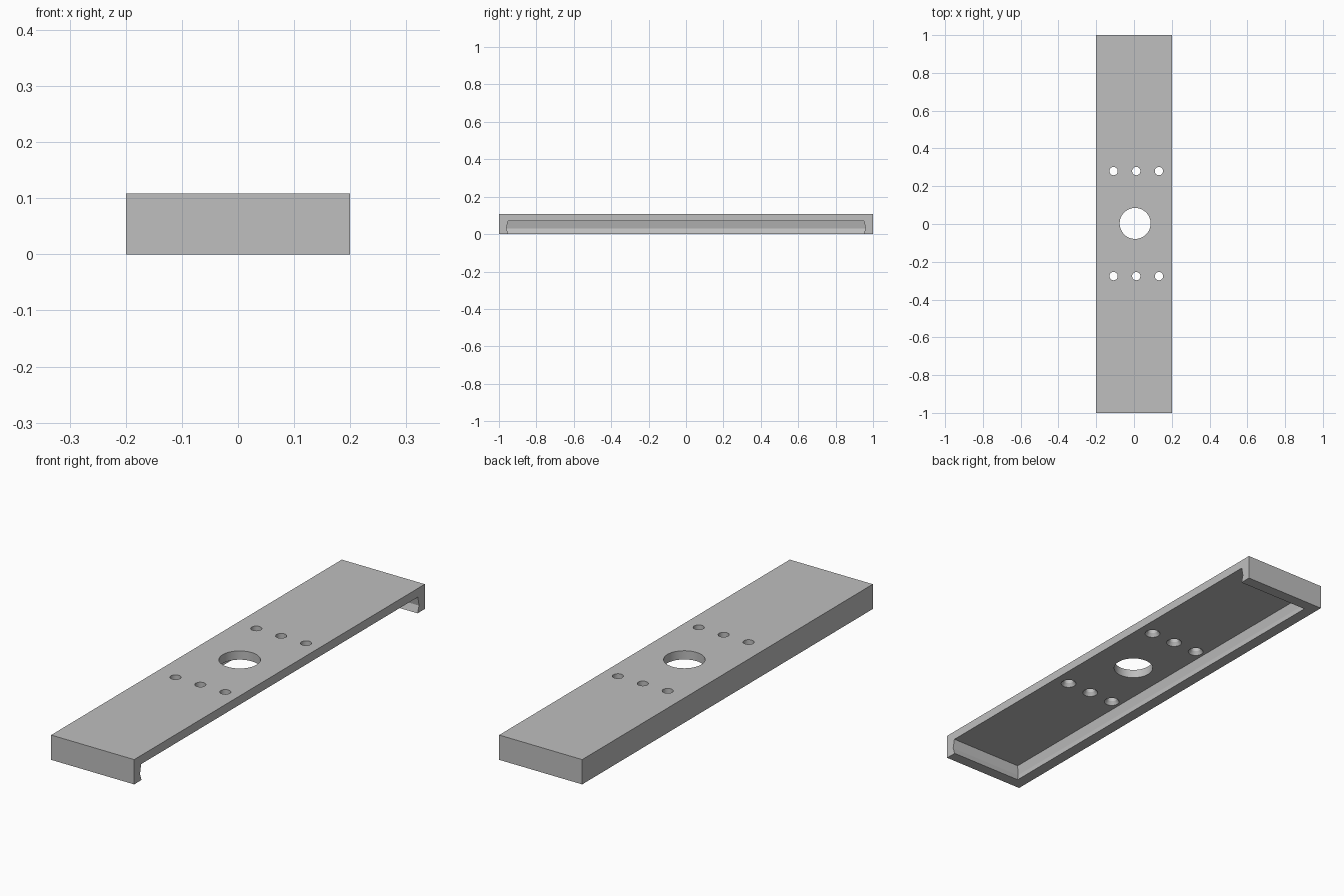
import bpy, bmesh, math

if "Cube" in bpy.data.objects:
    bpy.data.objects.remove(bpy.data.objects["Cube"])

HALF_X, HALF_Y, HEIGHT = 0.2, 1.0, 0.108
PLATE_BOTTOM = 0.07

grey = bpy.data.materials.new("plain grey")
grey.use_nodes = True
colour = (0.52, 0.52, 0.52, 1)
grey.diffuse_color = colour
grey.node_tree.nodes["Principled BSDF"].inputs["Base Color"].default_value = colour


def loft(name, rings):
    """Closed solid skinned through a stack of matching rings, bottom to top."""
    bm = bmesh.new()
    loops = [[bm.verts.new(p) for p in ring] for ring in rings]
    n = len(loops[0])
    for low, high in zip(loops, loops[1:]):
        for i in range(n):
            j = (i + 1) % n
            bm.faces.new((low[i], low[j], high[j], high[i]))
    bm.faces.new(loops[0][::-1])
    bm.faces.new(loops[-1])
    bmesh.ops.recalc_face_normals(bm, faces=bm.faces)
    mesh = bpy.data.meshes.new(name)
    bm.to_mesh(mesh)
    bm.free()
    mesh.materials.append(grey)
    obj = bpy.data.objects.new(name, mesh)
    bpy.context.collection.objects.link(obj)
    return obj


def rect(x0, x1, half_y, z):
    return [(x0, -half_y, z), (x1, -half_y, z), (x1, half_y, z), (x0, half_y, z)]


def circle(x, y, r, z, sides=48):
    turns = [2 * math.pi * i / sides for i in range(sides)]
    return [(x + r * math.cos(a), y + r * math.sin(a), z) for a in turns]


# Solid cover block
cover = loft("mounting_cover", [rect(-HALF_X, HALF_X, HALF_Y, z) for z in (0, HEIGHT)])

# Hollow underside, open on one long side, with an inward lip at the wall foot
cutters = [loft("hollow_cutter", [
    rect(-HALF_X + wall, HALF_X + 0.1, HALF_Y - wall, z)
    for wall, z in ((0.06, -0.03), (0.04, 0.03), (0.048, PLATE_BOTTOM))])]

# Large central opening
cutters.append(loft("opening_cutter", [circle(0.006, 0.003, 0.082, z) for z in (0.05, 0.15)]))

# Two rows of screw holes, countersunk from below
for y in (-0.276, 0.28):
    for x in (-0.108, 0.012, 0.132):
        cutters.append(loft("screw_hole_cutter", [
            circle(x, y, r, z, 32)
            for r, z in ((0.045, 0.05), (0.022, 0.085), (0.022, 0.15))]))

for cutter in cutters:
    cutter.hide_render = True
    cut = cover.modifiers.new(cutter.name, 'BOOLEAN')
    cut.operation = 'DIFFERENCE'
    cut.solver = 'EXACT'
    cut.object = cutter

# Bake the cuts and drop the helpers
depsgraph = bpy.context.evaluated_depsgraph_get()
baked = bpy.data.meshes.new_from_object(cover.evaluated_get(depsgraph))
cover.modifiers.clear()
cover.data = baked
baked.materials.clear()
baked.materials.append(grey)
for polygon in baked.polygons:
    polygon.material_index = 0
for cutter in cutters:
    bpy.data.objects.remove(cutter)

# Smooth the hole walls, keep the edges crisp
bpy.ops.object.select_all(action='DESELECT')
cover.select_set(True)
bpy.context.view_layer.objects.active = cover
bpy.ops.object.shade_smooth_by_angle(angle=math.radians(20))
